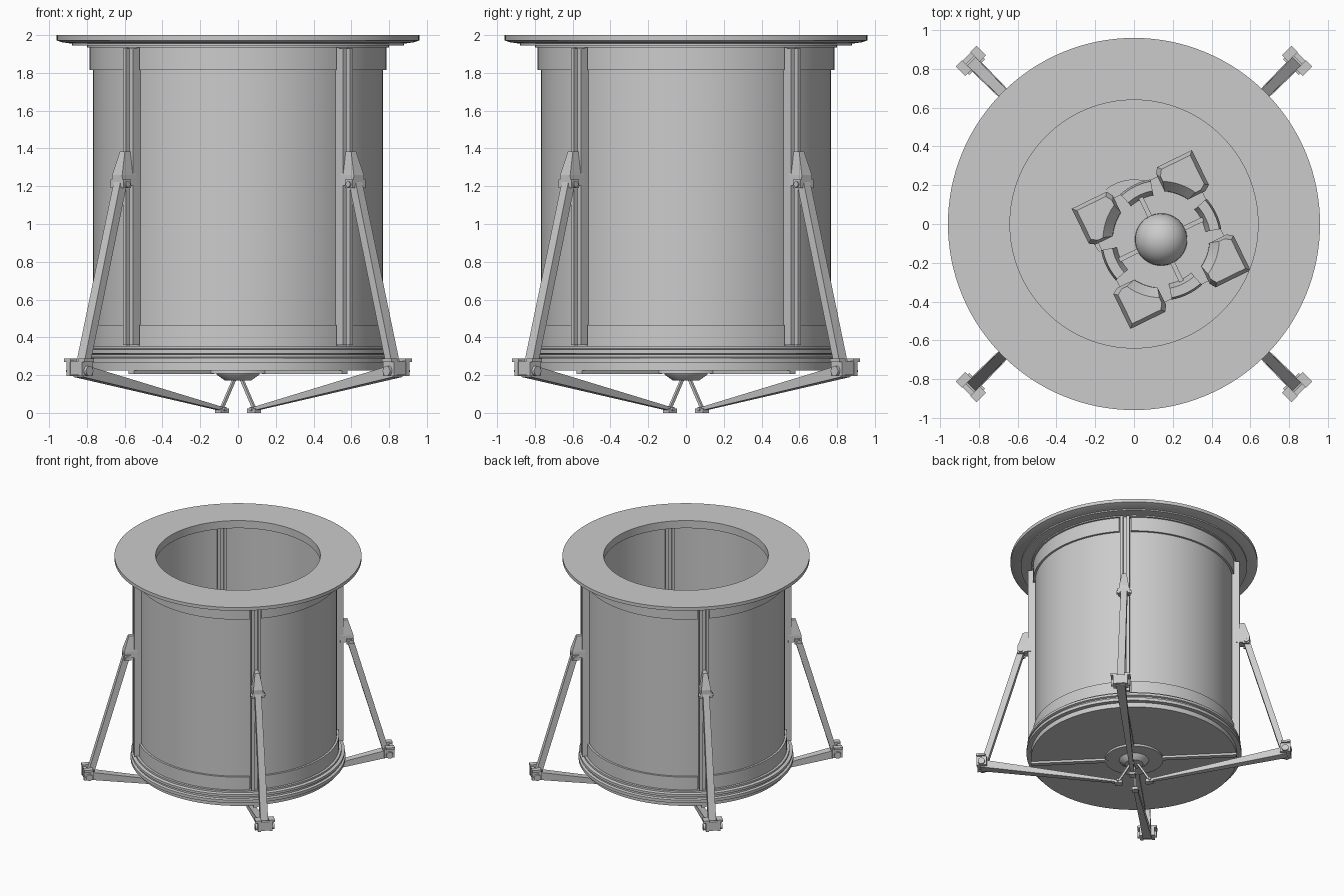
import bpy, bmesh
from math import sin, cos, pi, radians, sqrt, atan2
from mathutils import Vector, Matrix

if "Cube" in bpy.data.objects:
    bpy.data.objects.remove(bpy.data.objects["Cube"])


def finish(name, bm, mat=None, smooth=False):
    if mat:
        bm.transform(mat)
    bmesh.ops.recalc_face_normals(bm, faces=bm.faces)
    me = bpy.data.meshes.new(name)
    bm.to_mesh(me)
    bm.free()
    ob = bpy.data.objects.new(name, me)
    bpy.context.collection.objects.link(ob)
    if smooth:
        for p in me.polygons:
            p.use_smooth = True
        me.set_sharp_from_angle(angle=radians(30))
    return ob


def loft(name, rings, mat=None, smooth=False, loop=False):
    """Skin matching closed rings; cap the ends unless looped."""
    bm = bmesh.new()
    vs = [[bm.verts.new(p) for p in r] for r in rings]
    pairs = list(zip(vs, vs[1:])) + ([(vs[-1], vs[0])] if loop else [])
    n = len(vs[0])
    for a, b in pairs:
        for i in range(n):
            j = (i + 1) % n
            bm.faces.new((a[i], a[j], b[j], b[i]))
    if not loop:
        bm.faces.new(vs[0])
        bm.faces.new(vs[-1])
    return finish(name, bm, mat, smooth)


def lathe(name, prof, a0=0, a1=360, segs=128, mat=None):
    """Turn a closed (radius, z) profile about z, fully or over an arc."""
    full = a1 - a0 >= 360
    angs = [radians(a0 + (a1 - a0) * i / segs) for i in range(segs if full else segs + 1)]
    rings = [[(r * cos(t), r * sin(t), z) for r, z in prof] for t in angs]
    return loft(name, rings, mat, True, full)


def ring(r0, r1, z0, z1):
    return [(r0, z0), (r1, z0), (r1, z1), (r0, z1)]


def disc(name, prof, segs=128, mat=None):
    """Solid stack of circles."""
    return loft(name, [[(r * cos(2 * pi * i / segs), r * sin(2 * pi * i / segs), z)
                        for i in range(segs)] for r, z in prof], mat, True)


def box(name, lo, hi, mat=None):
    (x0, y0, z0), (x1, y1, z1) = lo, hi
    q = [(x0, y0), (x1, y0), (x1, y1), (x0, y1)]
    return loft(name, [[(x, y, z) for x, y in q] for z in (z0, z1)], mat)


def bar(name, a, b, sa, sb, mat):
    """Tapered bar in the radial plane; sizes are (tangential, in-plane)."""
    a, b = Vector(a), Vector(b)
    y = Vector((0, 1, 0))
    n = (b - a).normalized().cross(y)
    rings = [[p + y * (s[0] / 2 * i) + n * (s[1] / 2 * j)
              for i, j in ((-1, -1), (1, -1), (1, 1), (-1, 1))] for p, s in ((a, sa), (b, sb))]
    return loft(name, rings, mat)


def pin(name, r, z, rad, half, mat):
    rings = [[(r + rad * cos(2 * pi * i / 16), y, z + rad * sin(2 * pi * i / 16))
              for i in range(16)] for y in (-half, half)]
    return loft(name, rings, mat, True)


# Drum wall, top flange and base rings
lathe("drum_wall", ring(0.735, 0.768, 0.24, 1.94))
lathe("top_flange", [(0.64, 1.935), (0.80, 1.935), (0.80, 1.945), (0.88, 1.945), (0.88, 1.955),
                     (0.93, 1.962), (0.96, 1.972), (0.96, 2.0), (0.64, 2.0)])
lathe("base_ring", [(0.73, 0.23), (0.80, 0.23), (0.80, 0.265), (0.835, 0.265), (0.835, 0.29),
                    (0.815, 0.295), (0.815, 0.31), (0.83, 0.315), (0.83, 0.335), (0.805, 0.34),
                    (0.805, 0.355), (0.73, 0.355)])

# Floor and central hub
disc("floor_plate", [(0.80, 0.225), (0.80, 0.25)])
disc("floor_inner_boss", [(0.23, 0.25), (0.23, 0.258)], 64)
disc("hub", [(0.07, 0.172), (0.11, 0.20), (0.115, 0.208), (0.225, 0.208), (0.225, 0.226)], 64)

for k in range(4):
    M = Matrix.Rotation(radians(45 + 90 * k), 4, 'Z')

    # Raised bands on each quarter of the wall
    lathe("upper_band", ring(0.76, 0.785, 1.815, 1.94), 3.4, 86.6, 32, M)
    lathe("lower_band", ring(0.76, 0.785, 0.35, 0.465), 3.4, 86.6, 32, M)

    # Floor ribs under and over the plate
    box("floor_rib_lower", (0.2, -0.02, 0.207), (0.80, 0.02, 0.226), M)
    box("floor_rib_upper", (0.2, -0.025, 0.249), (0.735, 0.025, 0.257), M)

    # Guide rail with a central slot, outside and inside the wall
    box("rail_web", (0.722, -0.035, 0.36), (0.79, 0.035, 1.935), M)
    for s in (-1, 1):
        y0, y1 = sorted((s * 0.013, s * 0.037))
        box("rail_flange", (0.76, y0, 0.36), (0.825, y1, 1.93), M)
        box("inner_rail_flange", (0.705, y0, 0.26), (0.75, y1, 1.935), M)

    # Slider bracket on the rail
    def rect(r0, r1, w, z):
        return [(r0, -w, z), (r1, -w, z), (r1, w, z), (r0, w, z)]
    loft("slider_bracket", [rect(0.80, 0.905, 0.04, 1.205), rect(0.80, 0.905, 0.038, 1.26),
                            rect(0.80, 0.865, 0.018, 1.385)], M)
    for s in (-1, 1):
        y0, y1 = sorted((s * 0.03, s * 0.048))
        box("slider_lug", (0.85, y0, 1.19), (0.905, y1, 1.235), M)
    pin("slider_pin", 0.88, 1.21, 0.016, 0.058, M)

    # Outer strut, swing arm and thin latch rod
    bar("strut", (0.88, 0, 1.22), (1.165, 0, 0.24), (0.05, 0.05), (0.06, 0.045), M)
    bar("swing_arm", (1.19, 0, 0.222), (0.12, 0, 0.02), (0.07, 0.065), (0.03, 0.018), M)
    bar("latch_rod", (0.125, 0, 0.018), (0.02, 0, 0.19), (0.014, 0.016), (0.014, 0.016), M)
    box("arm_tip", (0.09, -0.024, 0.0), (0.15, 0.024, 0.024), M)
    pin("arm_tip_pin", 0.125, 0.02, 0.01, 0.035, M)

    # Clevis joint at the outer end
    for s in (-1, 1):
        y0, y1 = sorted((s * 0.033, s * 0.058))
        box("clevis_cheek", (1.145, y0, 0.195), (1.225, y1, 0.272), M)
        y0, y1 = sorted((s * 0.03, s * 0.076))
        box("clevis_cap", (1.155, y0, 0.27), (1.225, y1, 0.288), M)
    box("clevis_bridge", (1.195, -0.04, 0.2), (1.222, 0.04, 0.275), M)
    pin("clevis_pin", 1.185, 0.222, 0.027, 0.075, M)

# Captured payload floating inside the drum
P = Matrix.Translation((0.14, -0.08, 0.55)) @ Matrix.Rotation(radians(26), 4, 'Z')
box("payload_body", (-0.3, -0.3, 0), (0.3, 0.3, 0.32), P)


def corner(h, l, R, z):
    x = sqrt(R * R - l * l)
    t0, t1 = atan2(l, x), atan2(x, l)
    arc = [(R * cos(t0 + (t1 - t0) * i / 8), R * sin(t0 + (t1 - t0) * i / 8), z) for i in range(9)]
    c = h - 0.03
    return arc + [(l, c, z), (l + 0.02, h, z), (h, h, z), (h, l + 0.02, z), (c, l, z)]


for k in range(4):
    Q = P @ Matrix.Rotation(pi / 2 * k, 4, 'Z')
    loft("payload_corner", [corner(0.345, 0.125, 0.245, 0.2), corner(0.345, 0.125, 0.25, 0.36),
                            corner(0.325, 0.14, 0.30, 0.42)], Q)
    lathe("payload_arc", [(0.225, 0.3), (0.315, 0.3), (0.305, 0.39), (0.255, 0.39)], -16, 16, 8, Q)
    box("payload_spoke", (0.1, -0.012, 0.31), (0.24, 0.012, 0.345), Q)

bm = bmesh.new()
bmesh.ops.create_uvsphere(bm, u_segments=32, v_segments=16, radius=0.135)
finish("payload_dome", bm, P @ Matrix.Translation((0, 0, 0.33)), True)
